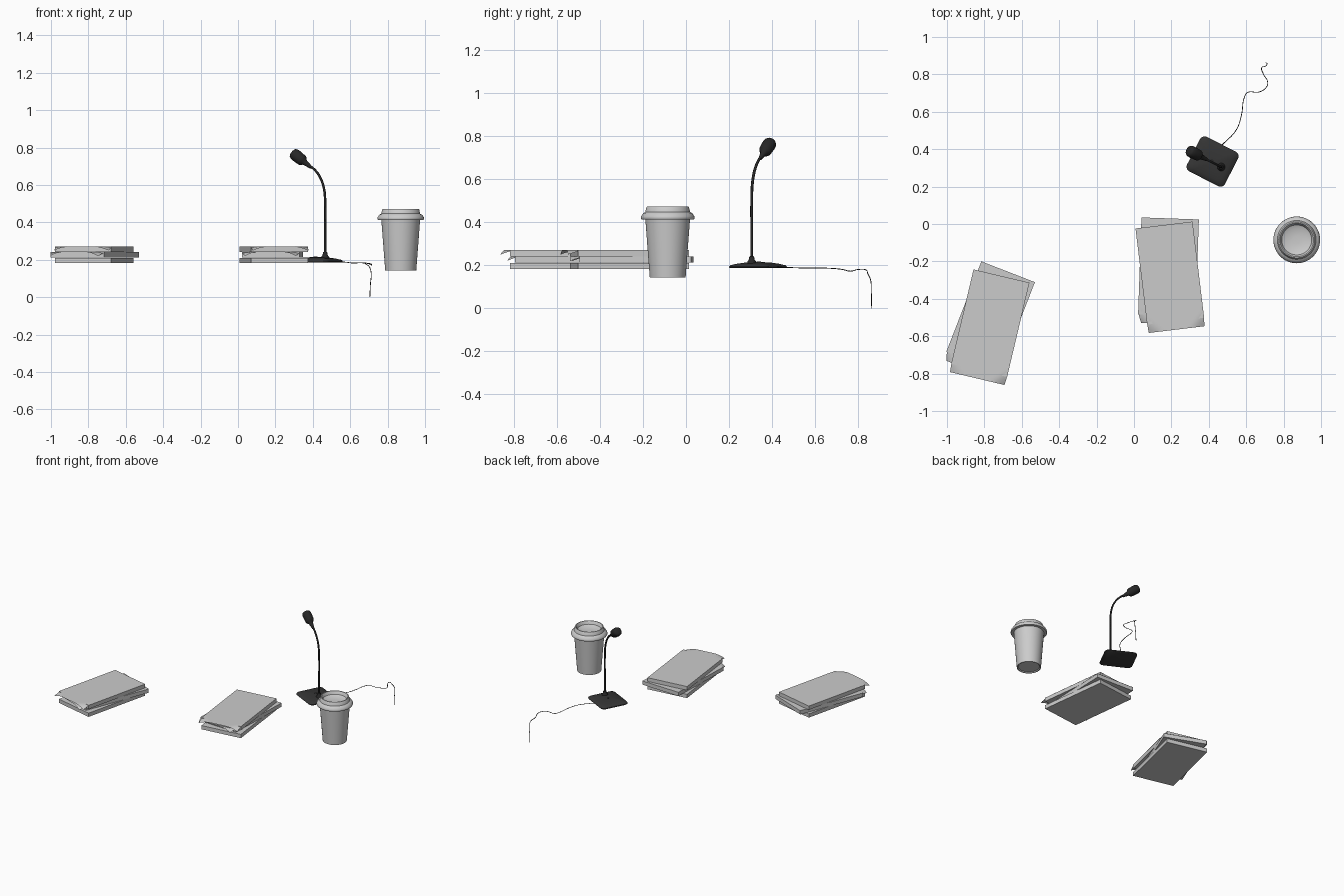
import bpy, bmesh, math
from mathutils import Vector, Matrix

if "Cube" in bpy.data.objects:
    bpy.data.objects.remove(bpy.data.objects["Cube"])


def material(name, value):
    m = bpy.data.materials.new(name)
    m.diffuse_color = (value, value, value, 1)
    m.use_nodes = True
    m.node_tree.nodes["Principled BSDF"].inputs["Base Color"].default_value = m.diffuse_color
    return m


BLACK = material("black_metal", 0.02)
DARK = material("dark_plastic", 0.035)


def finish(name, bm, mat=None, smooth=None):
    bmesh.ops.recalc_face_normals(bm, faces=bm.faces)
    me = bpy.data.meshes.new(name)
    bm.to_mesh(me)
    bm.free()
    ob = bpy.data.objects.new(name, me)
    bpy.context.collection.objects.link(ob)
    if mat:
        me.materials.append(mat)
    if smooth:
        bpy.ops.object.select_all(action='DESELECT')
        ob.select_set(True)
        bpy.context.view_layer.objects.active = ob
        bpy.ops.object.shade_smooth_by_angle(angle=math.radians(smooth))
    return ob


def loft(name, rings, mat=None, smooth=40):
    """Skin a list of equal-length closed rings and cap both ends."""
    bm = bmesh.new()
    rows = [[bm.verts.new(p) for p in ring] for ring in rings]
    n = len(rows[0])
    for a, b in zip(rows, rows[1:]):
        for i in range(n):
            j = (i + 1) % n
            bm.faces.new((a[i], a[j], b[j], b[i]))
    bm.faces.new(rows[0])
    bm.faces.new(rows[-1])
    return finish(name, bm, mat, smooth)


def lathe(name, profile, origin, axis=(0, 0, 1), sides=48, mat=None, smooth=40):
    """Revolve (radius, height) points around an axis through origin."""
    rot = Vector((0, 0, 1)).rotation_difference(Vector(axis)).to_matrix()
    o = Vector(origin)
    rings = [[o + rot @ Vector((r * math.cos(2 * math.pi * i / sides),
                                r * math.sin(2 * math.pi * i / sides), h))
              for i in range(sides)] for r, h in profile]
    return loft(name, rings, mat, smooth)


def tube(name, points, radius, mat, res=5):
    cu = bpy.data.curves.new(name, 'CURVE')
    cu.dimensions = '3D'
    cu.bevel_depth = radius
    cu.bevel_resolution = 2
    cu.use_fill_caps = True
    cu.resolution_u = res
    sp = cu.splines.new('BEZIER')
    sp.bezier_points.add(len(points) - 1)
    for bp, p in zip(sp.bezier_points, points):
        bp.co = p
        bp.handle_left_type = bp.handle_right_type = 'AUTO'
    ob = bpy.data.objects.new(name, cu)
    bpy.context.collection.objects.link(ob)
    cu.materials.append(mat)
    return ob


# Paper stacks: placed by their back left corner
W, L, OVER, T = 0.307, 0.518, 0.045, 0.0285


def place(x, y, z, deg):
    return Matrix.Translation((x, y, z)) @ Matrix.Rotation(math.radians(deg), 4, 'Z')


def paper_block(name, x, y, z, deg):
    bm = bmesh.new()
    bmesh.ops.create_cube(bm, size=1)
    bmesh.ops.transform(bm, verts=bm.verts, matrix=place(x, y, z, deg)
                        @ Matrix.Translation((W / 2, -L / 2, T / 2))
                        @ Matrix.Diagonal((W, L, T, 1)))
    finish(name, bm)


def cover_sheet(name, x, y, z, deg, pull):
    """Overhanging sheet whose two front corners curl down."""
    bm = bmesh.new()
    bmesh.ops.create_grid(bm, x_segments=20, y_segments=36, size=0.5)
    full = L + OVER
    for v in bm.verts:
        px, py = v.co.x * W, (v.co.y - 0.5) * full
        side = W / 2 - abs(px)
        d = max(0, 1 - (side + (py + full)) / 0.085)
        px -= math.copysign(pull * d * d, px)
        v.co = (px + W / 2, py, -0.021 * d ** 1.6)
    bmesh.ops.transform(bm, verts=bm.verts, matrix=place(x, y, z, deg))
    finish(name, bm, None, 40)


stacks = {
    "right": ((0.008, -0.024, 6.9), (0.04, 0.035, -2.0)),
    "left": ((-0.858, -0.243, -13.3), (-0.816, -0.2, -21.2)),
}
for side, (outer, middle) in stacks.items():
    for i, (lvl, (x, y, a)) in enumerate((("bottom", outer), ("middle", middle), ("top", outer))):
        z = 0.182 + i * (T + 0.001)
        paper_block(f"{side}_{lvl}_papers", x, y, z, a)
        if i:
            cover_sheet(f"{side}_{lvl}_cover_sheet", x, y, z + T + 0.0006, a,
                        0.018 if i == 1 else 0.004)

# Takeaway cup and its lid
CUP = (0.87, -0.085, 0)
lathe("cup_body", [(0.072, 0.148), (0.077, 0.142), (0.083, 0.142), (0.104, 0.417)], CUP)
lathe("cup_lid", [(0.1, 0.412), (0.122, 0.413), (0.125, 0.418), (0.124, 0.426), (0.114, 0.441),
                  (0.104, 0.446), (0.099, 0.468), (0.096, 0.472), (0.09, 0.472),
                  (0.086, 0.466), (0.08, 0.45), (0.06, 0.441), (0.02, 0.438)], CUP)


# Microphone base: rounded rectangle rings rising to a shallow dome
def rounded_ring(w, h, r, z, cx, cy, deg):
    pts, m = [], place(cx, cy, z, deg)
    for k, (sx, sy) in enumerate(((1, 1), (-1, 1), (-1, -1), (1, -1))):
        for s in range(7):
            a = math.radians(90 * k + 15 * s)
            pts.append(m @ Vector((sx * (w / 2 - r) + r * math.cos(a),
                                   sy * (h / 2 - r) + r * math.sin(a), 0)))
    return pts


loft("microphone_base",
     [rounded_ring(0.228 * s, 0.207 * s, 0.028 * s, z, 0.42, 0.334, -27)
      for s, z in ((0.97, 0.186), (1, 0.189), (1, 0.194), (0.96, 0.199),
                   (0.75, 0.206), (0.5, 0.211), (0.2, 0.214))], DARK)
lathe("base_button", [(0.01, 0.21), (0.01, 0.216), (0.008, 0.217)], (0.415, 0.337, 0),
      sides=20, mat=BLACK)

# Gooseneck: bends in the vertical plane along the lean direction
STEM = Vector((0.466, 0.305, 0))
LEAN = Vector((-0.89, 0.455, 0))


def on_neck(h, z):
    return STEM + LEAN * h + Vector((0, 0, z))


lathe("stem_collar", [(0.022, 0.205), (0.02, 0.217), (0.014, 0.224), (0.011, 0.24), (0.007, 0.242)],
      STEM, sides=24, mat=BLACK)
tube("gooseneck", [on_neck(h, z) for h, z in ((0, 0.21), (0, 0.36), (0, 0.5), (0.006, 0.575),
                                              (0.03, 0.64), (0.068, 0.685), (0.115, 0.714))],
     0.0065, BLACK, 8)

# Microphone head
start, tip = on_neck(0.085, 0.694), on_neck(0.197, 0.773)
axis = (tip - start).normalized()
lathe("microphone_head", [(0.008, 0), (0.014, 0.035), (0.017, 0.05), (0.026, 0.056), (0.03, 0.066),
                          (0.032, 0.105), (0.031, 0.122), (0.026, 0.132), (0.016, 0.136)],
      start, axis, 28, BLACK, 50)

# Cable running over the table edge and down
cable = [(.468, .42, .192), (.548, .505, .188), (.575, .585, .187), (.591, .68, .185),
         (.607, .703, .183), (.67, .706, .183), (.71, .735, .178), (.714, .762, .172),
         (.693, .80, .18), (.683, .837, .177), (.70, .842, .165), (.712, .857, .13),
         (.708, .86, .07), (.705, .862, 0.0)]
tube("cable", cable, 0.002, BLACK)
